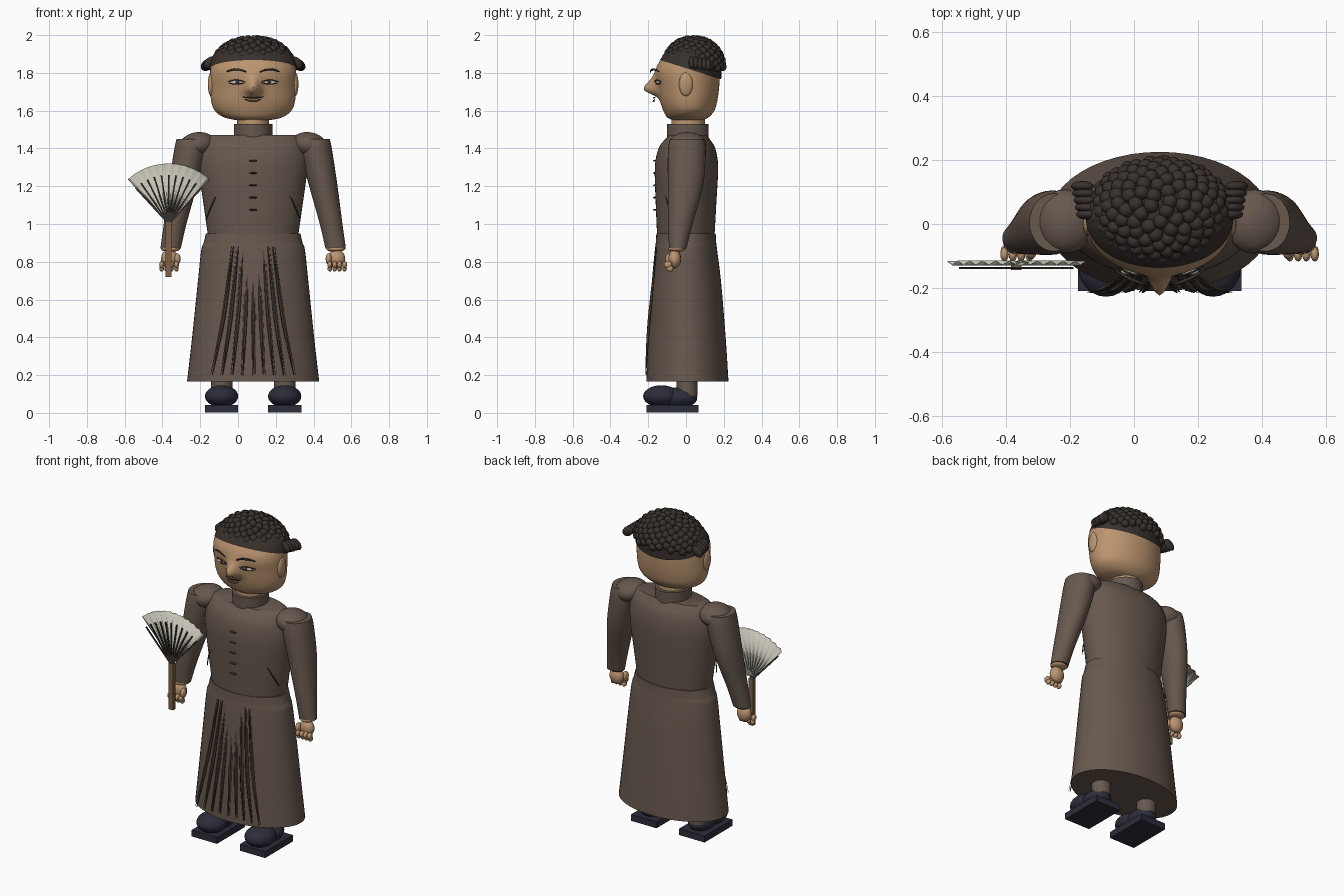
import bpy, bmesh, math
from mathutils import Vector, Matrix

if "Cube" in bpy.data.objects:
    bpy.data.objects.remove(bpy.data.objects["Cube"])

CX = 0.08  # body axis; the fan shifts the figure off centre


def material(name, r, g, b):
    m = bpy.data.materials.new(name)
    m.use_nodes = True
    m.diffuse_color = (r, g, b, 1)
    m.node_tree.nodes["Principled BSDF"].inputs["Base Color"].default_value = (r, g, b, 1)
    return m


ROBE = material("brown cloth", 0.135, 0.098, 0.076)
SKIN = material("skin", 0.5, 0.3, 0.16)
HAIR = material("dark hair", 0.04, 0.031, 0.027)
SHOE = material("navy leather", 0.026, 0.026, 0.043)
PAPER = material("fan paper", 0.55, 0.53, 0.45)
WOOD = material("fan wood", 0.2, 0.12, 0.065)
LIP = material("lip", 0.2, 0.09, 0.05)
WHITE = material("eye white", 0.6, 0.55, 0.47)


def finish(name, bm, mat, angle=40):
    bmesh.ops.recalc_face_normals(bm, faces=bm.faces)
    me = bpy.data.meshes.new(name)
    bm.to_mesh(me)
    bm.free()
    me.materials.append(mat)
    ob = bpy.data.objects.new(name, me)
    bpy.context.collection.objects.link(ob)
    bpy.ops.object.select_all(action="DESELECT")
    ob.select_set(True)
    bpy.context.view_layer.objects.active = ob
    bpy.ops.object.shade_smooth_by_angle(angle=math.radians(angle))
    return ob


def resample(rings, n):
    """Smooth a list of profile rings by Catmull-Rom interpolation."""
    out = []
    for i in range(len(rings) - 1):
        a, b, c, d = (Vector(rings[max(0, min(len(rings) - 1, i + k))]) for k in (-1, 0, 1, 2))
        for s in range(n):
            t = s / n
            out.append(b + (c - a) * t / 2 + (a - b * 2.5 + c * 2 - d / 2) * t ** 2
                       + ((d - a) / 2 + (b - c) * 1.5) * t ** 3)
    return out + [Vector(rings[-1])]


def loft(rings, seg=48, steps=4):
    """Skin of ellipses: each ring is height, centre x, front y, back y, half width."""
    bm = bmesh.new()
    loops = []
    for z, x, front, back, half in resample(rings, steps):
        mid, depth = (front + back) / 2, (back - front) / 2
        angles = [math.tau * i / seg for i in range(seg)]
        loops.append([bm.verts.new((x + half * math.cos(a), mid + depth * math.sin(a), z)) for a in angles])
    for p, q in zip(loops, loops[1:]):
        for i in range(seg):
            j = (i + 1) % seg
            bm.faces.new((p[i], p[j], q[j], q[i]))
    bm.faces.new(loops[0])
    bm.faces.new(loops[-1])
    return bm


def balls(name, places, mat, seg=16):
    """Ellipsoids joined as one part; each place is centre, radii, y-axis turn."""
    bm = bmesh.new()
    for centre, radii, turn in places:
        mx = Matrix.Translation(centre) @ Matrix.Rotation(turn, 4, "Y") @ Matrix.Diagonal((*radii, 1))
        bmesh.ops.create_uvsphere(bm, u_segments=seg, v_segments=seg // 2 + 2, radius=1, matrix=mx)
    return finish(name, bm, mat, 180)


def box(bm, centre, size, turn=0):
    mx = Matrix.Translation(centre) @ Matrix.Rotation(turn, 4, "Y") @ Matrix.Diagonal((*size, 1))
    bmesh.ops.create_cube(bm, size=1, matrix=mx)


def strokes(name, paths, mat, radius):
    """Tapered tubes through a few points each."""
    cu = bpy.data.curves.new(name, "CURVE")
    cu.dimensions, cu.bevel_depth, cu.bevel_resolution = "3D", radius, 1
    for path in paths:
        sp = cu.splines.new("NURBS")
        sp.points.add(len(path) - 1)
        for i, p in enumerate(path):
            sp.points[i].co = (*p, 1)
            sp.points[i].radius = 0.3 if i in (0, len(path) - 1) else 1
        sp.order_u, sp.use_endpoint_u, sp.resolution_u = 3, True, 5
    cu.materials.append(mat)
    ob = bpy.data.objects.new(name, cu)
    bpy.context.collection.objects.link(ob)
    bpy.ops.object.select_all(action="DESELECT")
    ob.select_set(True)
    bpy.context.view_layer.objects.active = ob
    bpy.ops.object.convert(target="MESH")


# Robe: skirt, torso, collar
finish("skirt", loft([(0.165, CX, -0.21, 0.225, 0.35), (0.4, CX, -0.2, 0.21, 0.323), (0.7, CX, -0.18, 0.185, 0.292),
                      (0.86, CX, -0.165, 0.165, 0.275), (0.9, CX, -0.16, 0.16, 0.262), (0.95, CX, -0.157, 0.157, 0.25)]), ROBE)
finish("torso", loft([(0.92, CX, -0.152, 0.15, 0.236), (1.1, CX, -0.16, 0.16, 0.262), (1.3, CX, -0.165, 0.17, 0.288),
                      (1.4, CX, -0.145, 0.155, 0.28), (1.45, CX, -0.11, 0.125, 0.26), (1.47, CX, -0.09, 0.11, 0.235)]), ROBE)
finish("collar", loft([(1.45, CX, -0.1, 0.12, 0.102), (1.53, CX, -0.1, 0.12, 0.102)]), ROBE)
finish("neck", loft([(1.5, CX, -0.078, 0.1, 0.085), (1.59, CX, -0.078, 0.1, 0.085)]), SKIN)

# Head with the nose pulled out of the face
head = loft([(1.55, CX, -0.07, 0.09, 0.09), (1.565, CX, -0.1, 0.12, 0.155), (1.6, CX, -0.12, 0.15, 0.203),
             (1.65, CX, -0.137, 0.165, 0.222), (1.72, CX, -0.15, 0.175, 0.227), (1.8, CX, -0.162, 0.18, 0.228),
             (1.86, CX, -0.14, 0.18, 0.215), (1.92, CX, -0.09, 0.14, 0.16), (1.95, CX, -0.03, 0.08, 0.08)], 96, 6)
for v in head.verts:
    if v.co.y < 0:
        dz = (v.co.z - 1.712) / (0.055 if v.co.z > 1.712 else 0.03)
        v.co.y -= 0.075 * math.exp(-((v.co.x - CX) / 0.036) ** 2 - dz ** 2)
finish("head", head, SKIN, 60)

# Hair cap trimmed along a slanted hairline, then covered in curls
cap = loft([(1.76, CX, -0.16, 0.186, 0.232), (1.84, CX, -0.15, 0.188, 0.228), (1.9, CX, -0.115, 0.175, 0.205),
            (1.945, CX, -0.065, 0.14, 0.155), (1.97, CX, -0.01, 0.09, 0.08)], 64)
bmesh.ops.bisect_plane(cap, geom=cap.verts[:] + cap.edges[:] + cap.faces[:], clear_inner=True,
                       plane_co=(CX, 0.12, 1.787), plane_no=(0, 0.3, 0.95))
finish("hair_cap", cap, HAIR)
curls = []
for i in range(150):
    h = 1 - (i + 0.5) / 150
    a, r = i * 2.39996, math.sqrt(1 - h * h)
    p = Vector((CX + 0.207 * r ** 0.9 * math.cos(a), 0.04 + 0.152 * r ** 0.9 * math.sin(a), 1.825 + 0.152 * h))
    if p.z > 1.85 - 0.18 * p.y:
        curls.append((p, (0.024, 0.024, 0.024), 0))
balls("hair_curls", curls, HAIR, 12)
tufts = []
for s in (-1, 1):
    for i in range(5):
        tufts.append(((CX + s * (0.225 + 0.004 * i), 0.03 + 0.022 * i, 1.855 - 0.003 * i),
                      (0.04, 0.016, 0.028), s * 0.65))
balls("hair_side_tufts", tufts, HAIR)

# Face details and ears
ears, whites, pupils, brows, lids = [], [], [], [], []
for s in (-1, 1):
    def at(x, y, z):
        return (CX + s * x, y, z)
    ears.append((at(0.222, 0.0, 1.74), (0.018, 0.037, 0.064), 0))
    whites.append((at(0.088, -0.147, 1.75), (0.034, 0.012, 0.01), 0))
    pupils.append((at(0.085, -0.157, 1.75), (0.01, 0.005, 0.009), 0))
    brows.append([at(0.036, -0.188, 1.804), at(0.085, -0.182, 1.832), at(0.14, -0.142, 1.806)])
    lids.append([at(0.04, -0.164, 1.75), at(0.085, -0.166, 1.773), at(0.136, -0.13, 1.752)])
    lids.append([at(0.045, -0.16, 1.747), at(0.085, -0.16, 1.735), at(0.13, -0.13, 1.746)])
balls("ears", ears, SKIN)
balls("eye_whites", whites, WHITE)
balls("pupils", pupils, HAIR)
strokes("eyebrows", brows, HAIR, 0.009)
strokes("eyelids", lids, HAIR, 0.005)
strokes("mouth_line", [[(CX - 0.054, -0.162, 1.673), (CX, -0.18, 1.662), (CX + 0.054, -0.162, 1.673)]], HAIR, 0.006)
strokes("lower_lip", [[(CX - 0.042, -0.165, 1.66), (CX, -0.178, 1.64), (CX + 0.042, -0.165, 1.66)]], LIP, 0.008)

# Arms, hands, legs and shoes on both sides
for s, side in ((-1, "right"), (1, "left")):
    def x(d):
        return CX + s * d
    balls(side + "_shoulder", [((x(0.295), 0.008, 1.42), (0.095, 0.1, 0.066), s * 0.15)], ROBE, 32)
    finish(side + "_sleeve", loft([(0.87, x(0.437), -0.09, 0.002, 0.054), (1.0, x(0.413), -0.094, 0.035, 0.06),
                                   (1.2, x(0.372), -0.096, 0.09, 0.075), (1.38, x(0.335), -0.096, 0.105, 0.085),
                                   (1.45, x(0.33), -0.085, 0.095, 0.076)], 32), ROBE)
    hand = [((x(0.437), -0.05, 0.868), (0.05, 0.045, 0.016), 0), ((x(0.442), -0.06, 0.815), (0.046, 0.034, 0.05), 0),
            ((x(0.4), -0.085, 0.815), (0.016, 0.025, 0.03), 0)]
    for i in range(4):
        hand.append(((x(0.406 + 0.026 * i), -0.095, 0.785), (0.013, 0.022, 0.02), 0))
        hand.append(((x(0.406 + 0.026 * i), -0.085, 0.764), (0.012, 0.018, 0.016), 0))
    balls(side + "_hand", hand, SKIN)
    finish(side + "_leg", loft([(0.09, x(0.167), -0.05, 0.06, 0.057), (0.3, x(0.167), -0.05, 0.06, 0.057)], 24), ROBE)
    balls(side + "_shoe", [((x(0.167), -0.13, 0.088), (0.088, 0.097, 0.058), 0),
                           ((x(0.167), -0.04, 0.08), (0.075, 0.1, 0.055), 0)], SHOE, 24)
    sole = bmesh.new()
    box(sole, (x(0.167), -0.072, 0.022), (0.176, 0.275, 0.04))
    finish(side + "_sole", sole, SHOE)

# Robe details: buttons, waist creases, hanging skirt pleats
balls("buttons", [((CX, -0.163, 1.335 - 0.065 * i), (0.022, 0.012, 0.005), 0) for i in range(5)], HAIR, 12)
strokes("side_creases", [[(CX + s * 0.195, -0.11, 1.15), (CX + s * 0.225, -0.092, 1.09), (CX + s * 0.25, -0.06, 1.02)]
                         for s in (-1, 1)], HAIR, 0.006)
for name, mat, shift, radius in (("pleat_shadows", HAIR, 0, 0.008), ("pleat_edges", WOOD, 0.01, 0.004)):
    paths = []
    for i in range(-4, 5):
        dx = shift * (1 if i >= 0 else -1)
        paths.append([(CX + i * 0.026 + dx, -0.157, 0.88), (CX + i * 0.034 + dx, -0.182, 0.62),
                      (CX + i * 0.043 + dx, -0.204, 0.4), (CX + i * 0.054 + dx, -0.213, 0.2)])
    strokes(name, paths, mat, radius)

# Folding fan: pleated paper, ribs and handle
FX, FZ, SPREAD = -0.367, 1.0, math.radians(42.5)
paper = bmesh.new()
rows = []
for i in range(23):
    a = SPREAD * (i / 11 - 1)
    y = -0.117 - 0.012 * (i % 2)
    rows.append([paper.verts.new((FX + r * math.sin(a), y, FZ + r * math.cos(a))) for r in (0.03, 0.32)])
for p, q in zip(rows, rows[1:]):
    paper.faces.new((p[0], q[0], q[1], p[1]))
fan = finish("fan_paper", paper, PAPER, 5)
solid = fan.modifiers.new("thickness", "SOLIDIFY")
solid.thickness = 0.003
ribs = bmesh.new()
for i in range(11):
    a = SPREAD * (i / 5 - 1)
    box(ribs, (FX + 0.13 * math.sin(a), -0.137, FZ + 0.13 * math.cos(a)), (0.008, 0.006, 0.26), a)
finish("fan_ribs", ribs, HAIR)
handle = bmesh.new()
box(handle, (FX, -0.13, 0.865), (0.032, 0.028, 0.29))
finish("fan_handle", handle, WOOD)
